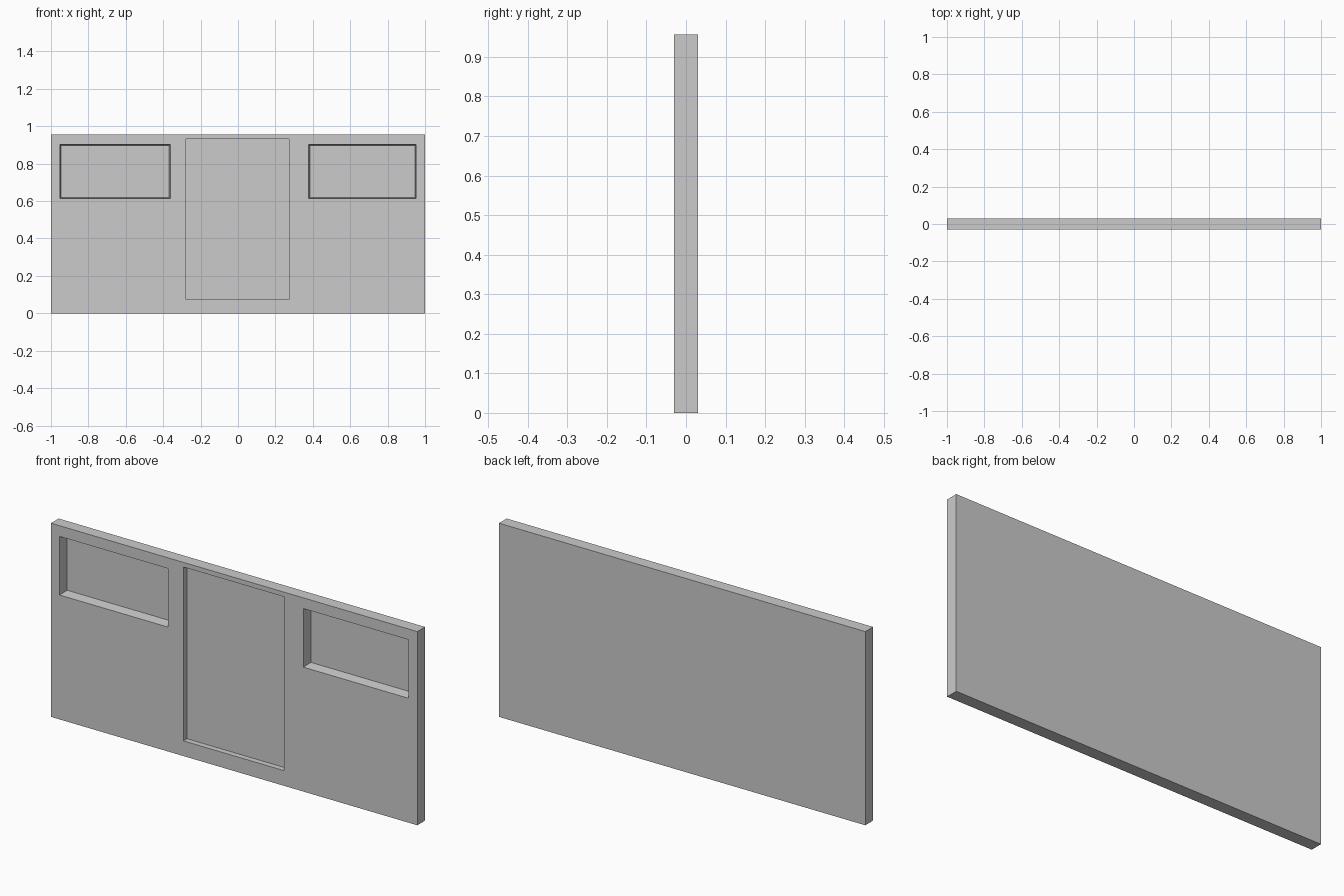
import bpy, bmesh

if "Cube" in bpy.data.objects:
    bpy.data.objects.remove(bpy.data.objects["Cube"])

W, T, H = 2.0, 0.06, 0.956


def mesh_object(name, bm):
    bmesh.ops.recalc_face_normals(bm, faces=bm.faces)
    mesh = bpy.data.meshes.new(name)
    bm.to_mesh(mesh)
    bm.free()
    obj = bpy.data.objects.new(name, mesh)
    bpy.context.collection.objects.link(obj)
    return obj


def box(name, x0, x1, y0, y1, z0, z1, taper=0.0):
    """Box whose far (+y) face is shrunk by the taper on each side."""
    bm = bmesh.new()
    bmesh.ops.create_cube(bm, size=1.0)
    for v in bm.verts:
        t = taper if v.co.y > 0 else 0.0
        v.co = (x1 - t if v.co.x > 0 else x0 + t,
                y1 if v.co.y > 0 else y0,
                z1 - t if v.co.z > 0 else z0 + t)
    return mesh_object(name, bm)


# Main slab
panel = box("wall_panel", -W / 2, W / 2, -T / 2, T / 2, 0, H)

# Recesses in the front: x range, z range, depth, taper
recesses = {
    "left_window_recess": (-0.953, -0.362, 0.614, 0.903, 0.05, 0.006),
    "door_recess": (-0.277, 0.272, 0.075, 0.933, 0.028, 0.0),
    "right_window_recess": (0.378, 0.953, 0.614, 0.903, 0.05, 0.006),
}
front = -T / 2
cutters = []
for name, (x0, x1, z0, z1, depth, taper) in recesses.items():
    # start the cutter in front of the face, keeping the same slope
    out = depth
    cutter = box(name + "_cutter", x0 - taper, x1 + taper, front - out,
                 front + depth, z0 - taper, z1 + taper, taper * 2)
    cutter.hide_render = True
    mod = panel.modifiers.new(name, 'BOOLEAN')
    mod.operation = 'DIFFERENCE'
    mod.solver = 'EXACT'
    mod.object = cutter
    cutters.append(cutter)

# Bake the cuts and drop the cutters
bpy.context.view_layer.objects.active = panel
panel.select_set(True)
for mod in list(panel.modifiers):
    bpy.ops.object.modifier_apply(modifier=mod.name)
for cutter in cutters:
    bpy.data.objects.remove(cutter, do_unlink=True)
